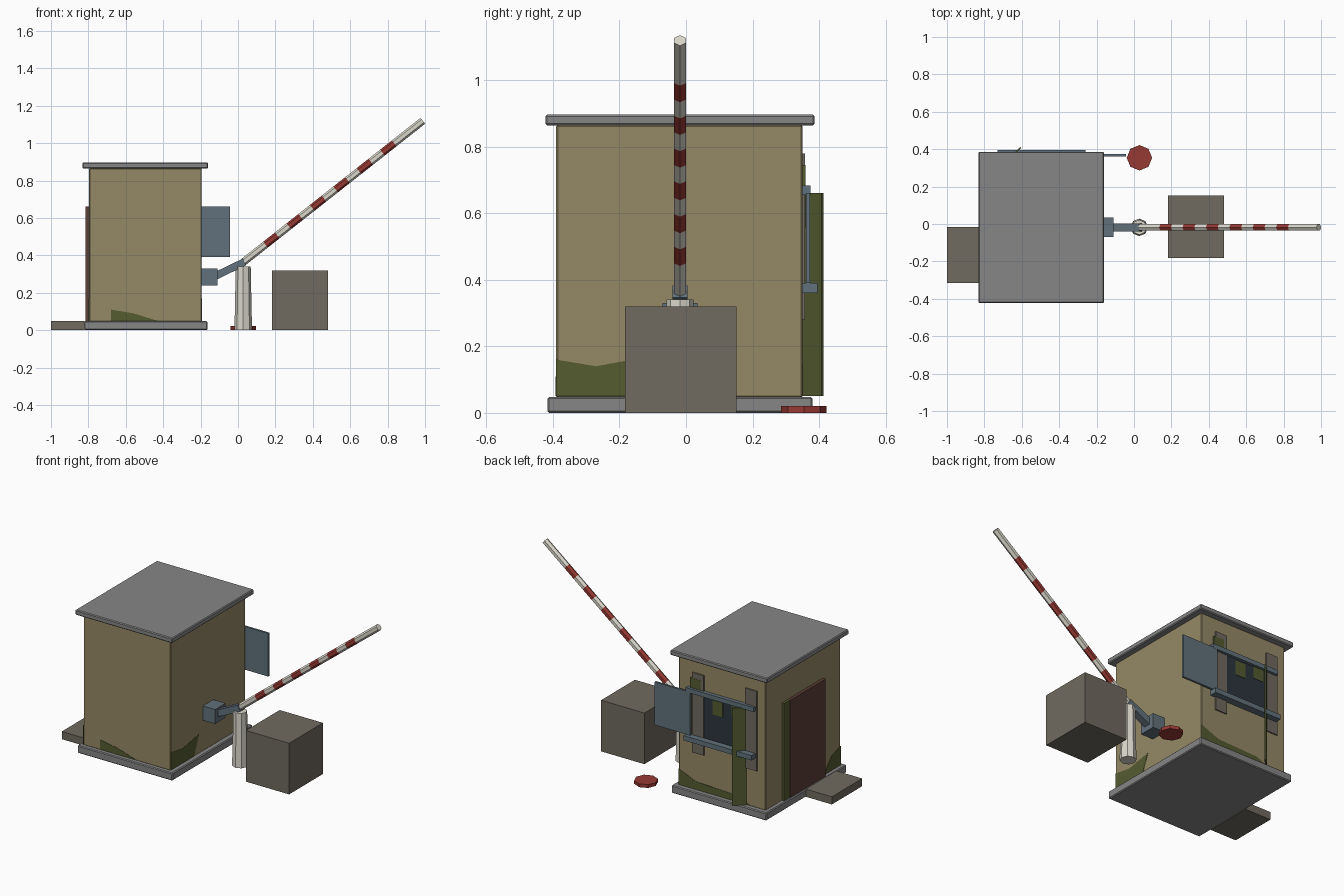
import bpy, bmesh, math
from mathutils import Vector, Matrix

cube = bpy.data.objects.get("Cube")
if cube:
    bpy.data.objects.remove(cube, do_unlink=True)


def material(name, *rgb):
    m = bpy.data.materials.new(name)
    m.use_nodes = True
    m.diffuse_color = (*rgb, 1)
    m.node_tree.nodes["Principled BSDF"].inputs["Base Color"].default_value = (*rgb, 1)
    return m


GREY = material("roof grey", .24, .24, .24)
YELLOW = material("faded yellow", .30, .25, .13)
BLUE = material("steel blue", .12, .165, .2)
GLASS = material("dark glass", .025, .036, .046)
BROWN = material("door brown", .11, .05, .037)
OLIVE = material("moss olive", .09, .105, .03)
CONCRETE = material("concrete", .16, .145, .115)
RED = material("signal red", .31, .042, .034)
WHITE = material("off white", .7, .68, .6)


def finish(name, bm, *mats):
    bmesh.ops.recalc_face_normals(bm, faces=bm.faces)
    mesh = bpy.data.meshes.new(name)
    bm.to_mesh(mesh)
    bm.free()
    for m in mats:
        mesh.materials.append(m)
    ob = bpy.data.objects.new(name, mesh)
    bpy.context.collection.objects.link(ob)
    return ob


def box(name, mat, x, y, z, bevel=0):
    """Box from its (low, high) range on each axis."""
    bm = bmesh.new()
    bmesh.ops.create_cube(bm, size=1)
    for v in bm.verts:
        v.co = [(a + b) / 2 + c * (b - a) for (a, b), c in zip((x, y, z), v.co)]
    ob = finish(name, bm, mat)
    if bevel:
        mod = ob.modifiers.new("edge", 'BEVEL')
        mod.width, mod.segments = bevel, 1
    return ob


def column(name, mat, centre, r1, r2, height, sides=8):
    bm = bmesh.new()
    bmesh.ops.create_cone(bm, cap_ends=True, segments=sides, radius1=r1, radius2=r2, depth=height,
                          matrix=Matrix.Translation((*centre, height / 2)))
    return finish(name, bm, mat)


def plate(name, mat, origin, along, outline, thick=.004):
    """Thin wall plate: outline in (distance along wall, height)."""
    bm = bmesh.new()
    along = Vector(along)
    out = along.cross((0, 0, 1))
    pts = [Vector(origin) + along * a + Vector((0, 0, h)) for a, h in outline]
    face = bm.faces.new([bm.verts.new(p) for p in pts])
    new = bmesh.ops.extrude_face_region(bm, geom=[face])["geom"]
    bmesh.ops.translate(bm, vec=out * thick, verts=[g for g in new if isinstance(g, bmesh.types.BMVert)])
    return finish(name, bm, mat)


# Booth shell
X0, X1, Y0, Y1 = -.797, -.194, -.39, .35
box("foundation_slab", GREY, (-.822, -.164), (-.416, .38), (0, .048), .005)
box("booth_walls", YELLOW, (X0, X1), (Y0, Y1), (.045, .866), .005)
box("roof_slab", GREY, (-.832, -.16), (-.422, .386), (.864, .896), .005)
box("door_step", CONCRETE, (-1, -.82), (-.315, -.015), (0, .048))
box("door", BROWN, (-.816, X0), (-.215, .13), (.05, .66))
box("door_side_strip", OLIVE, (-.812, X0), (.13, .19), (.05, .66))

# Back window with sliding shutter, rails and worn plaster
box("window_glass", GLASS, (-.65, -.30), (Y1, .356), (.39, .66))
for side, x in (("left", -.333), ("right", -.70)):
    box(f"plaster_patch_{side}", CONCRETE, (x - .04, x + .04), (Y1, .3575), (.28, .78))
for i, (x, z) in enumerate(((-.47, .60), (-.60, .625), (-.315, .70))):
    box(f"window_scrap_{i}", OLIVE, (x - .035, x + .035), (Y1, .3585), (z - .045, z + .045))
box("top_rail", BLUE, (-.73, -.26), (Y1, .374), (.655, .683))
box("window_ledge", BLUE, (-.73, -.26), (Y1, .395), (.36, .39))
box("shutter", BLUE, (-.29, -.044), (.36, .373), (.39, .66))

# Diagonal strip standing against the back wall
strip = box("back_strip", OLIVE, (-.042, .042), (-.004, .004), (.05, .66))
strip.location = (-.635, .38, 0)
strip.rotation_euler.z = math.radians(45)

# Moss at the foot of the walls
plate("moss_east", OLIVE, (X1, Y0, .05), (0, 1, 0), [(0, 0), (.23, 0), (.28, .12), (.12, .09), (0, .11)], .002)
plate("moss_west", OLIVE, (X0, Y0 + .17, .05), (0, -1, 0), [(0, 0), (.17, 0), (.17, .12), (.08, .09)], .002)
plate("moss_front", OLIVE, (-.68, Y0, .05), (1, 0, 0), [(0, 0), (.25, 0), (.12, .04), (0, .06)], .002)
plate("moss_back", OLIVE, (X1, Y1, .05), (-1, 0, 0), [(0, 0), (.5, 0), (.4, .04), (.12, .05), (0, .1)], .002)

# Barrier: wall bracket, link, support post
Y = -.018
box("wall_bracket", BLUE, (X1, -.11), (Y - .052, Y + .052), (.24, .33))
start, end = Vector((-.13, Y, .285)), Vector((.035, Y, .365))
link = box("barrier_link", BLUE, (0, (end - start).length), (-.022, .022), (-.02, .02))
link.location = start
link.rotation_euler.y = -math.atan2(end.z - start.z, end.x - start.x)
column("support_post", WHITE, (.028, Y), .047, .04, .34)

# Striped boom: hexagonal tube with rings at every stripe edge
start, end = Vector((.03, Y, .365)), Vector((.988, Y, 1.119))
axis = (end - start).normalized()
side = Vector((0, 1, 0))
up = axis.cross(side)
stops = [start.x] + [.147 + .125 * i + w for i in range(6) for w in (0, .063)] + [end.x]
bm = bmesh.new()
rings = []
for x in stops:
    c = start.lerp(end, (x - start.x) / (end.x - start.x))
    rings.append([bm.verts.new(c + .02 * (up * math.cos(a) + side * math.sin(a)))
                  for a in (math.tau * k / 6 for k in range(6))])
for i, (a, b) in enumerate(zip(rings, rings[1:])):
    for k in range(6):
        f = bm.faces.new((a[k], a[k - 1], b[k - 1], b[k]))
        f.material_index = i % 2
bm.faces.new(rings[0])
bm.faces.new(rings[-1])
finish("barrier_boom", bm, WHITE, RED)

# Loose items on the ground
box("concrete_block", CONCRETE, (.182, .482), (-.183, .152), (0, .32))
column("red_disc", RED, (.029, .354), .068, .068, .021)
